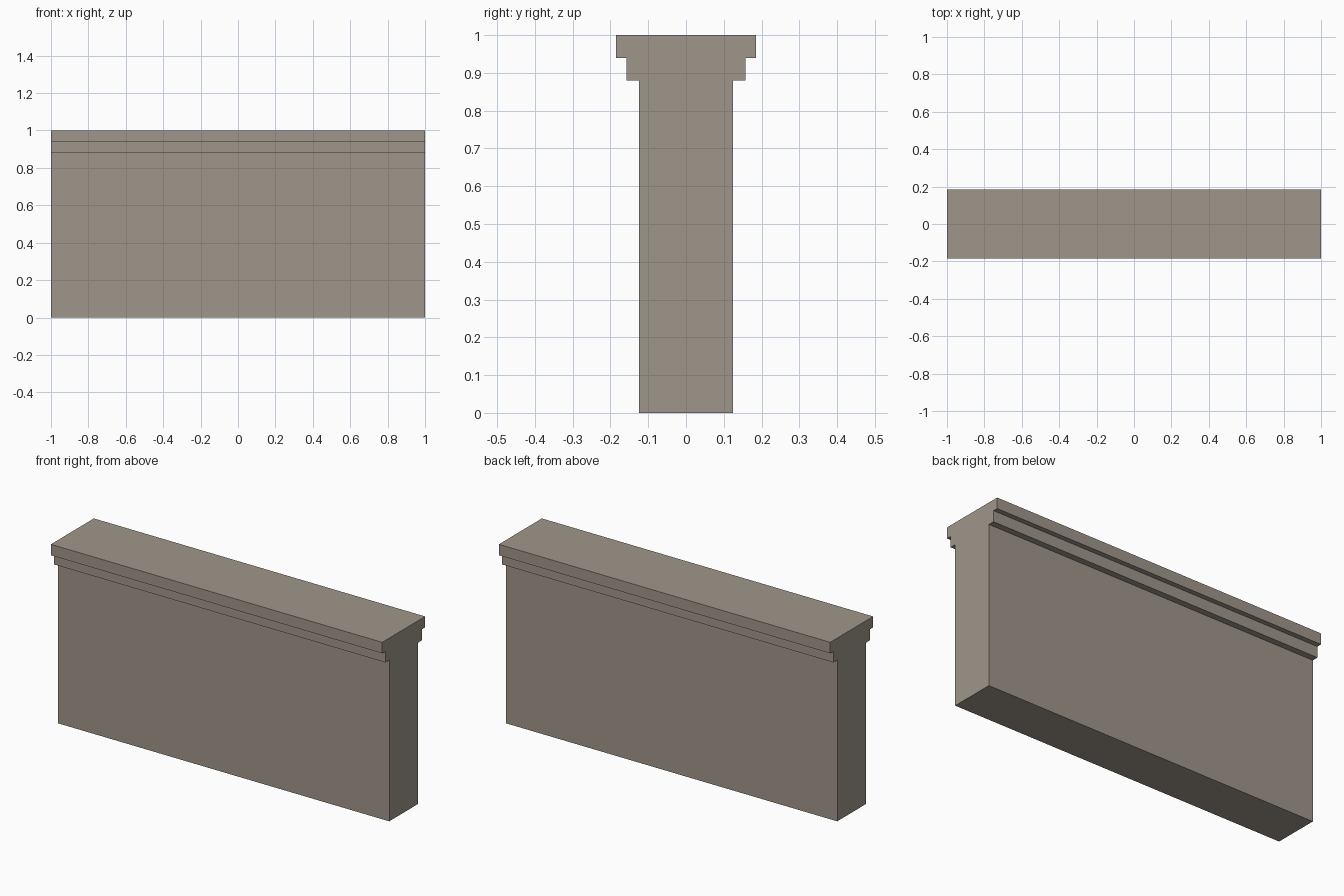
import bpy
import bmesh

cube = bpy.data.objects.get("Cube")
if cube:
    bpy.data.objects.remove(cube, do_unlink=True)

# Stone colour
STONE = (0.347, 0.305, 0.254, 1.0)
stone = bpy.data.materials.new("warm_grey_stone")
stone.use_nodes = True
stone.diffuse_color = STONE
stone.node_tree.nodes["Principled BSDF"].inputs["Base Color"].default_value = STONE

# Half of the cross-section (y, z): wall, lower ledge, coping
half = [(0.124, 0), (0.124, 0.88), (0.158, 0.88),
        (0.158, 0.94), (0.185, 0.94), (0.185, 1)]
profile = half + [(-y, z) for y, z in reversed(half)]

# Sweep the profile along the length of the wall
bm = bmesh.new()
end = bm.faces.new([bm.verts.new((-1, y, z)) for y, z in profile])
swept = bmesh.ops.extrude_face_region(bm, geom=[end], use_keep_orig=True)
moved = [v for v in swept["geom"] if isinstance(v, bmesh.types.BMVert)]
bmesh.ops.translate(bm, verts=moved, vec=(2, 0, 0))
bmesh.ops.recalc_face_normals(bm, faces=bm.faces)

mesh = bpy.data.meshes.new("wall_with_stepped_coping")
bm.to_mesh(mesh)
bm.free()
mesh.materials.append(stone)
wall = bpy.data.objects.new("wall_with_stepped_coping", mesh)
bpy.context.collection.objects.link(wall)
